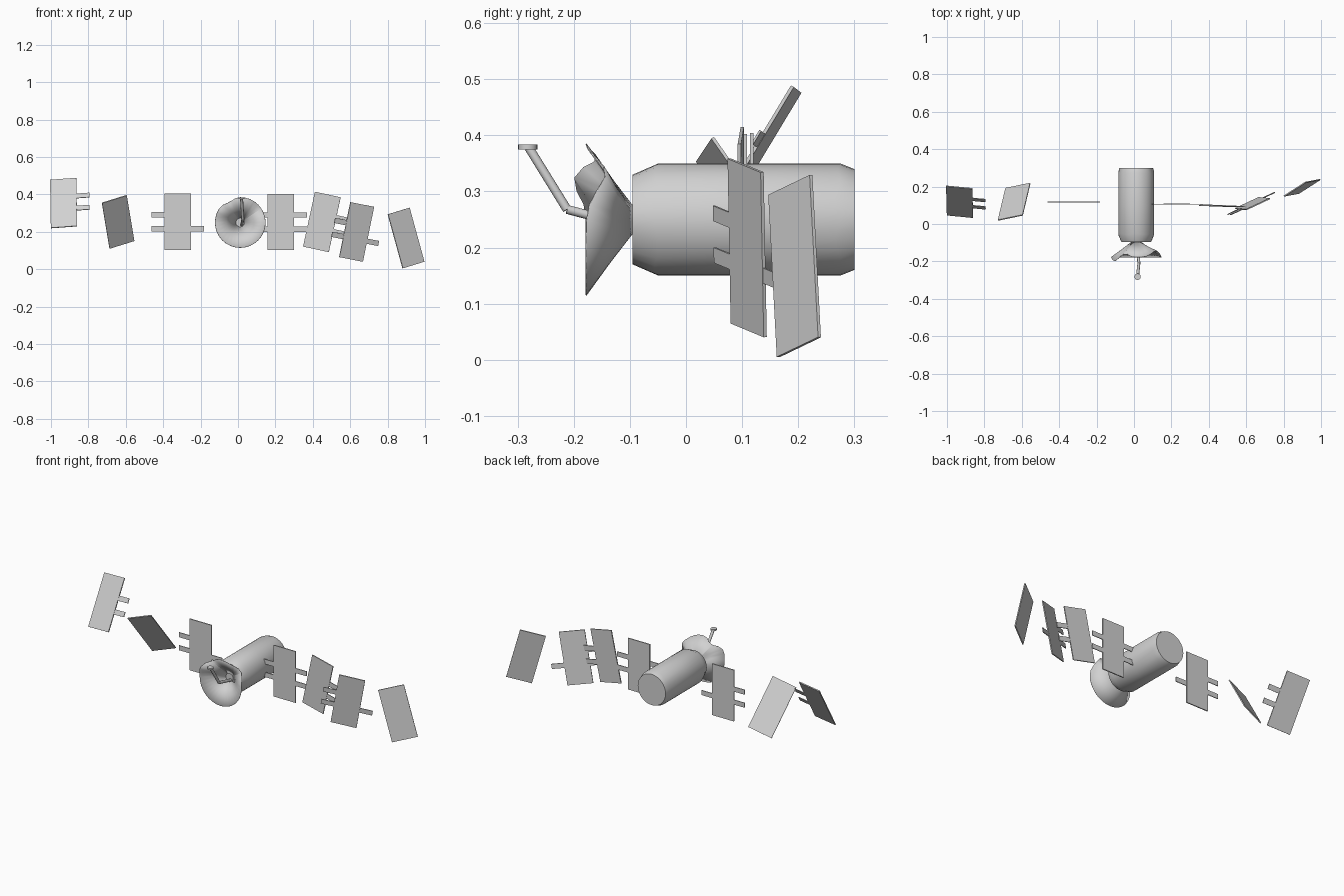
import bpy
import bmesh
from math import cos, sin, pi, exp, radians
from mathutils import Matrix, Vector

if "Cube" in bpy.data.objects:
    bpy.data.objects.remove(bpy.data.objects["Cube"])

grey = bpy.data.materials.new("light_grey")
grey.use_nodes = True
grey.diffuse_color = (0.64, 0.64, 0.64, 1)
grey.node_tree.nodes["Principled BSDF"].inputs["Base Color"].default_value = grey.diffuse_color

CX, CZ = 0.012, 0.25   # axis of the main body


def finish(name, bm, smooth=None):
    bmesh.ops.recalc_face_normals(bm, faces=bm.faces[:])
    mesh = bpy.data.meshes.new(name)
    bm.to_mesh(mesh)
    bm.free()
    mesh.materials.append(grey)
    ob = bpy.data.objects.new(name, mesh)
    bpy.context.collection.objects.link(ob)
    if smooth:
        bpy.ops.object.select_all(action="DESELECT")
        ob.select_set(True)
        bpy.context.view_layer.objects.active = ob
        bpy.ops.object.shade_smooth_by_angle(angle=radians(smooth))
    return ob


def lathe(profile, segments, dent, caps):
    """Revolve (y, radius) points about the body axis; dent bends each point."""
    bm = bmesh.new()
    rings = []
    for i, (y, r) in enumerate(profile):
        ring = []
        for k in range(segments):
            a = 2 * pi * k / segments
            dy, scale = dent(i, a)
            ring.append(bm.verts.new((CX + r * scale * cos(a), y + dy,
                                      CZ + r * scale * sin(a))))
        rings.append(ring)
    for lo, hi in zip(rings, rings[1:]):
        for k in range(segments):
            n = (k + 1) % segments
            bm.faces.new((lo[k], lo[n], hi[n], hi[k]))
    if caps:
        bm.faces.new(rings[0])
        bm.faces.new(rings[-1])
    return bm


def bump(a, degrees, width):
    return exp(-((a - radians(degrees)) / radians(width)) ** 2)


# Main body: chamfered drum, slightly crumpled on its flanks
def body_dent(i, a):
    if i in (1, 2):
        return 0.008 * sin(3 * a) ** 2, 1 - 0.04 * abs(cos(a)) ** 3
    if i == 3:
        return -0.012 * abs(cos(a)) * sin(4 * a) ** 2, 1 - 0.04 * abs(cos(a)) ** 3
    return 0, 1


drum = [(-0.095, 0.08), (-0.057, 0.1), (0.1, 0.1), (0.275, 0.1), (0.3, 0.09)]
finish("body", lathe(drum, 32, body_dent, True), 30)


# Dish: open cone whose upper rim is bent back on one side, forward on the other
def dish_dent(i, a):
    amount = (0, 0.4, 1)[i]
    dy = 0.035 * bump(a, 38, 20) - 0.022 * bump(a, 150, 14) + 0.02 * bump(a, 118, 12)
    return amount * dy, 1 - amount * 0.09 * bump(a, 118, 14)


cone = [(-0.095, 0.024), (-0.136, 0.077), (-0.178, 0.135)]
dish = finish("dish", lathe(cone, 32, dish_dent, False), 20)
shell = dish.modifiers.new("thickness", "SOLIDIFY")
shell.thickness = 0.002
shell.offset = 0


# Bent feed arm with a small disc at its tip
def rod(name, start, end, radius, segments=12):
    start, end = Vector(start), Vector(end)
    axis = end - start
    bm = bmesh.new()
    bmesh.ops.create_cone(bm, cap_ends=True, segments=segments, radius1=radius,
                          radius2=radius, depth=axis.length)
    turn = Vector((0, 0, 1)).rotation_difference(axis).to_matrix().to_4x4()
    bm.transform(Matrix.Translation((start + end) / 2) @ turn)
    return finish(name, bm, 40)


elbow, tip = (0.026, -0.212, 0.268), (0.019, -0.28, 0.378)
rod("feed_arm_lower", (0.02, -0.095, 0.237), elbow, 0.008)
rod("feed_arm_upper", elbow, tip, 0.008)
rod("feed_disc", (0.019, -0.282, 0.375), (0.019, -0.282, 0.384), 0.017, 20)


# Solar panels: flat slabs with strip struts, scattered out of line
def add_box(bm, centre, size):
    bmesh.ops.create_cube(bm, size=1, matrix=Matrix.Translation(centre)
                          @ Matrix.Diagonal((*size, 1)))


def panel(name, top_left, top_right, bottom_left, struts):
    tl, tr, bl = Vector(top_left), Vector(top_right), Vector(bottom_left)
    across = (tr - tl).normalized()
    up = tl - bl
    up = (up - across * up.dot(across)).normalized()
    frame = Matrix((across, up.cross(across), up)).transposed().to_4x4()
    frame.translation = (tr + bl) / 2
    bm = bmesh.new()
    add_box(bm, (0, 0, 0), (0.141, 0.006, 0.3))
    for side, level in struts:
        add_box(bm, (side * 0.1, 0, level * 0.038), (0.08, 0.004, 0.028))
    bm.transform(frame)
    finish(name, bm)


left = [(-1, 1), (-1, -1)]
right = [(1, 1), (1, -1)]
panel("right_outer_panel", (-1, 0.203, 0.478), (-0.865, 0.19, 0.488),
      (-1, 0.048, 0.22), right)
panel("right_middle_panel", (-0.73, 0.02, 0.353), (-0.595, 0.048, 0.395),
      (-0.687, 0.19, 0.112), [])
panel("right_inner_panel", (-0.393, 0.117, 0.404), (-0.252, 0.117, 0.404),
      (-0.393, 0.117, 0.104), left + [(1, -1)])
panel("left_inner_panel", (0.158, 0.106, 0.402), (0.3, 0.106, 0.402),
      (0.158, 0.106, 0.102), left + right)
panel("left_second_panel", (0.418, 0.1, 0.412), (0.552, 0.095, 0.383),
      (0.345, 0.1, 0.123), right)
panel("left_third_panel", (0.597, 0.075, 0.358), (0.725, 0.135, 0.333),
      (0.543, 0.083, 0.066), left + [(1, -1)])
panel("left_outer_panel", (0.8, 0.148, 0.292), (0.917, 0.223, 0.328),
      (0.88, 0.164, 0.006), [])
